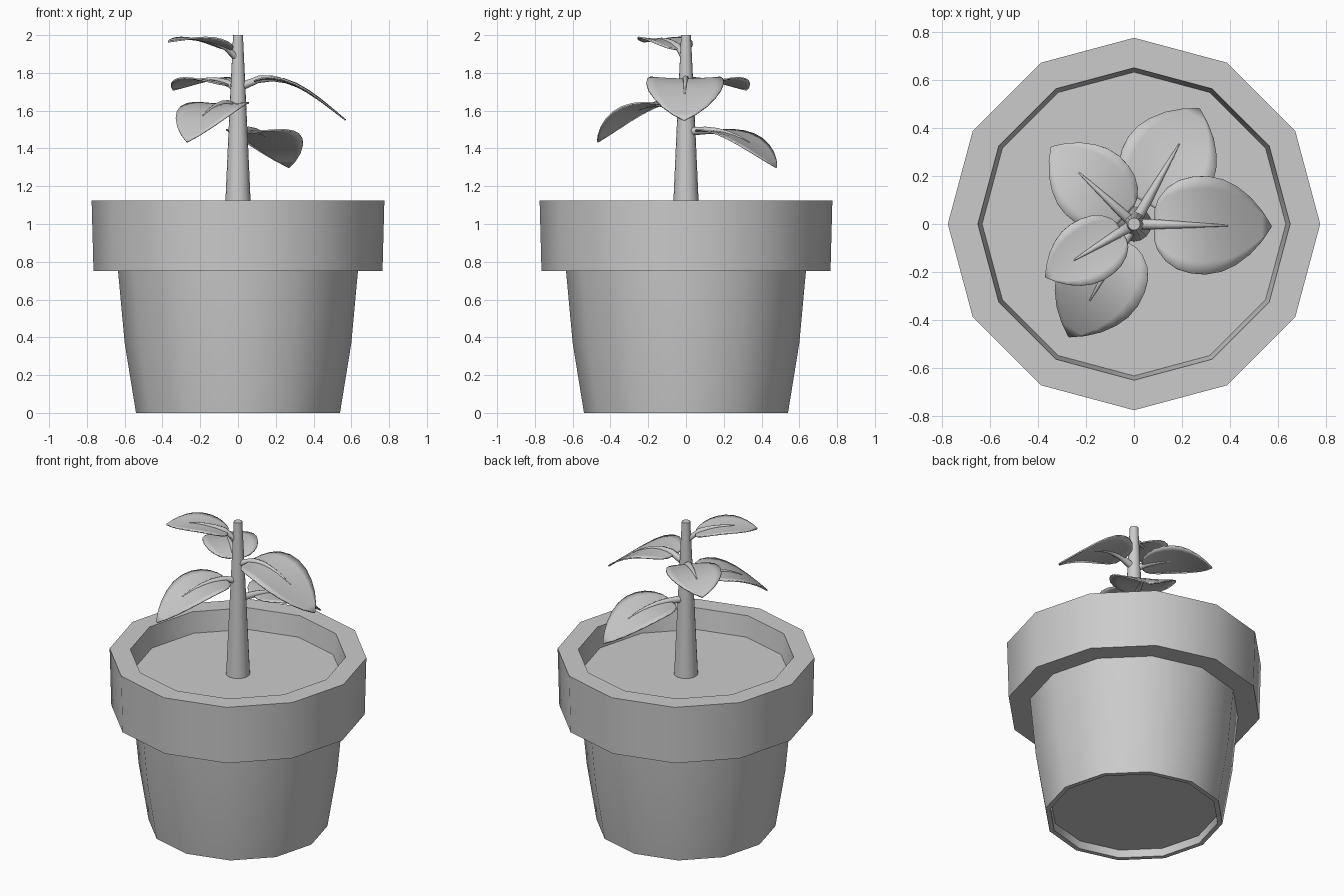
import bpy, bmesh, math
from mathutils import Vector

if "Cube" in bpy.data.objects:
    bpy.data.objects.remove(bpy.data.objects["Cube"])


def finish(name, bm, angle=35):
    bmesh.ops.remove_doubles(bm, verts=bm.verts, dist=0.0002)
    bmesh.ops.recalc_face_normals(bm, faces=bm.faces)
    mesh = bpy.data.meshes.new(name)
    bm.to_mesh(mesh)
    bm.free()
    ob = bpy.data.objects.new(name, mesh)
    bpy.context.collection.objects.link(ob)
    bpy.ops.object.select_all(action='DESELECT')
    ob.select_set(True)
    bpy.context.view_layer.objects.active = ob
    bpy.ops.object.shade_smooth_by_angle(angle=math.radians(angle))
    return ob


def bridge(bm, rows, closed):
    """Join rows of vertices with quads."""
    for a, b in zip(rows, rows[1:]):
        n = len(a)
        for i in range(n if closed else n - 1):
            j = (i + 1) % n
            bm.faces.new((a[i], a[j], b[j], b[i]))


def lathe(name, profile, sides):
    bm = bmesh.new()
    rows = []
    for r, z in profile:
        rows.append([bm.verts.new((r * math.cos(k * math.tau / sides),
                                   r * math.sin(k * math.tau / sides), z))
                     for k in range(sides)])
    bridge(bm, rows, True)
    bm.faces.new(rows[0])
    bm.faces.new(rows[-1])
    return finish(name, bm)


# Twelve-sided pot: recessed base, tapered wall, overhanging rim, capped under the soil
lathe("pot", [(0.505, 0.05), (0.51, 0), (0.54, 0), (0.60, 0.37), (0.635, 0.75),
              (0.765, 0.75), (0.775, 1.125), (0.65, 1.125), (0.63, 0.97)], 12)
# Soil disc
lathe("soil", [(0.632, 0.975), (0.632, 0.99)], 12)
# Tapered stem
lathe("stem", [(0.073, 0.98), (0.052, 1.45), (0.038, 1.75), (0.026, 2.0)], 16)


def midrib(pts, r):
    """Smooth height curve through the four midrib points."""
    z = 0
    for i, (ri, zi) in enumerate(pts):
        for j, (rj, _) in enumerate(pts):
            if i != j:
                zi *= (r - rj) / (ri - rj)
        z += zi
    return z


# Leaf outline: (fraction of length, fraction of half width)
OUTLINE = [(0, 0.3), (0.03, 0.52), (0.1, 0.74), (0.2, 0.9), (0.32, 0.98), (0.45, 1),
           (0.58, 0.94), (0.7, 0.8), (0.82, 0.58), (0.92, 0.31), (1, 0.02)]


def leaf(n, angle, half, root_z, pts):
    a = math.radians(angle)
    out = Vector((math.cos(a), math.sin(a), 0))
    side = Vector((-math.sin(a), math.cos(a), 0))
    up = Vector((0, 0, 1))
    r0, r1 = pts[0][0], pts[-1][0]

    # Blade, slightly cupped
    bm = bmesh.new()
    rows = []
    for t, w in OUTLINE:
        r = r0 + (r1 - r0) * t
        z = midrib(pts, r)
        rows.append([bm.verts.new(out * r + side * (half * w * k / 4)
                                  + up * (z + 0.012 * (w * k / 4) ** 2))
                     for k in range(-4, 5)])
    bridge(bm, rows, False)
    ob = finish(f"leaf_{n}", bm, 50)
    mod = ob.modifiers.new("thickness", 'SOLIDIFY')
    mod.thickness = 0.008
    mod.offset = 0

    # Stalk running from the stem along the blade
    path = [(0.0, root_z)]
    path += [(r0 + (r1 - r0) * t, None) for t in (0.05, 0.2, 0.35, 0.5, 0.63)]
    bm = bmesh.new()
    rows = []
    for i, (r, z) in enumerate(path):
        z = midrib(pts, r) + 0.004 if z is None else z
        rad = 0.021 * (1 - i / 5) + 0.003
        rows.append([bm.verts.new(out * r + (side * math.cos(q) + up * math.sin(q)) * rad + up * z)
                     for q in (k * math.tau / 8 for k in range(8))])
    bridge(bm, rows, True)
    bm.faces.new(rows[0])
    bm.faces.new(rows[-1])
    finish(f"stalk_{n}", bm, 60)


# Five leaves spiralling up the stem: direction, half width, stalk root, midrib
LEAVES = [
    (60.5, 0.20, 1.49, [(0.10, 1.49), (0.22, 1.485), (0.38, 1.43), (0.55, 1.30)]),
    (240, 0.185, 1.61, [(0.08, 1.63), (0.20, 1.63), (0.34, 1.585), (0.54, 1.435)]),
    (-1, 0.205, 1.72, [(0.085, 1.755), (0.20, 1.765), (0.38, 1.69), (0.57, 1.55)]),
    (137, 0.165, 1.71, [(0.05, 1.735), (0.18, 1.76), (0.32, 1.755), (0.47, 1.71)]),
    (211, 0.135, 1.87, [(0.06, 1.925), (0.18, 1.965), (0.30, 1.978), (0.43, 1.965)]),
]
for n, spec in enumerate(LEAVES, 1):
    leaf(n, *spec)
